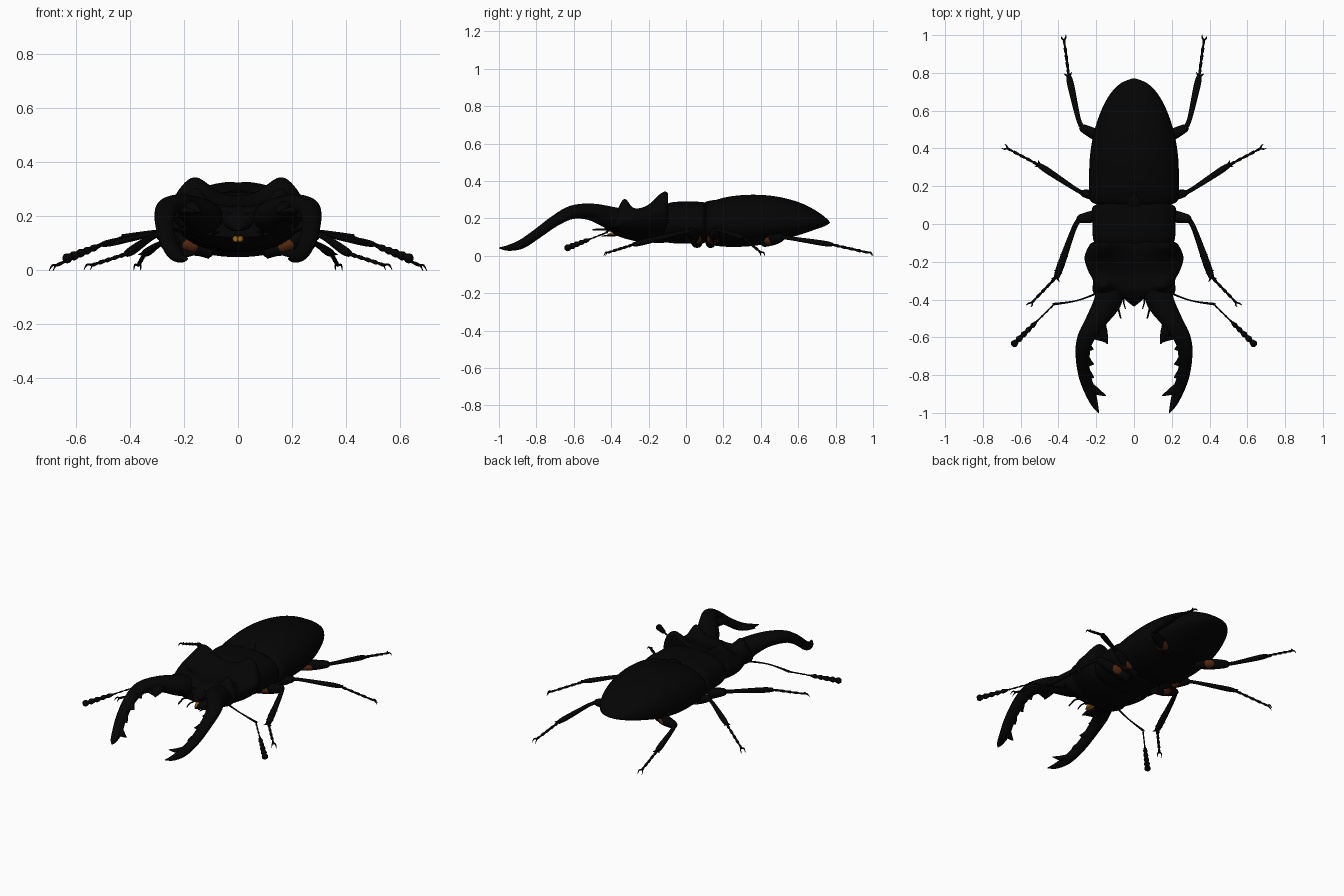
import bpy, bmesh, math
from mathutils import Vector

old = bpy.data.objects.get("Cube")
if old:
    bpy.data.objects.remove(old)


def material(name, color, rough):
    m = bpy.data.materials.new(name)
    m.use_nodes = True
    node = m.node_tree.nodes["Principled BSDF"]
    node.inputs["Base Color"].default_value = (*color, 1)
    node.inputs["Roughness"].default_value = rough
    m.diffuse_color = (*color, 1)
    return m


BLACK = material("shell black", (0.0013, 0.0013, 0.0013), 0.5)
BROWN = material("hair brown", (0.085, 0.02, 0.005), 0.8)
AMBER = material("mouth amber", (0.3, 0.12, 0.01), 0.8)


def smooth_path(pts, steps):
    """Catmull-Rom interpolation of tuples of any length."""
    out = []
    for i in range(len(pts) - 1):
        quad = [pts[max(i - 1, 0)], pts[i], pts[i + 1], pts[min(i + 2, len(pts) - 1)]]
        for s in range(steps):
            t = s / steps
            out.append([b + 0.5 * t * (c - a + t * (2*a - 5*b + 4*c - d + t * (3*(b - c) + d - a)))
                        for a, b, c, d in zip(*quad)])
    out.append(list(pts[-1]))
    return out


def skin(bm, rings):
    """Bridge closed rings of points and cap both ends."""
    rows = [[bm.verts.new(p) for p in ring] for ring in rings]
    n = len(rows[0])
    for a, b in zip(rows, rows[1:]):
        for i in range(n):
            j = (i + 1) % n
            bm.faces.new((a[i], a[j], b[j], b[i]))
    bm.faces.new(rows[0][::-1])
    bm.faces.new(rows[-1])


def tube(bm, pts, flat=1.0, steps=5, n=12):
    """Sweep an ellipse along (x, y, z, radius) points."""
    path = smooth_path(pts, steps)
    pos = [Vector(p[:3]) for p in path]
    rings = []
    for i, p in enumerate(path):
        t = (pos[min(i + 1, len(pos) - 1)] - pos[max(i - 1, 0)]).normalized()
        side = t.cross(Vector((0, 0, 1))).normalized()
        up = side.cross(t)
        r = max(p[3], 0.001)
        rings.append([pos[i] + r * (side * math.cos(k * math.tau / n)
                                    + up * flat * math.sin(k * math.tau / n)) for k in range(n)])
    skin(bm, rings)


def shell(bm, stations, upper, lower, bump=None, n=72):
    """Loft body sections (y, half width, top, bottom, rim height) along y."""
    rings = []
    for y, w, top, low, rim in smooth_path(stations, 7):
        ring = []
        for k in range(n):
            a = k * math.tau / n
            c, s = math.cos(a), math.sin(a)
            power = upper if s > 0 else lower
            x = w * math.copysign(abs(c) ** power, c)
            h = abs(s) ** power
            z = rim + (top - rim) * h if s > 0 else rim - (rim - low) * h
            if bump and s > 0:
                z += bump(x, y) * min(1, 2 * s)
            ring.append((x, y, z))
        rings.append(ring)
    skin(bm, rings)


def finish(name, bm, mat=BLACK, mirror=False):
    bmesh.ops.recalc_face_normals(bm, faces=bm.faces)
    mesh = bpy.data.meshes.new(name)
    bm.to_mesh(mesh)
    bm.free()
    mesh.materials.append(mat)
    ob = bpy.data.objects.new(name, mesh)
    bpy.context.collection.objects.link(ob)
    bpy.ops.object.select_all(action="DESELECT")
    ob.select_set(True)
    bpy.context.view_layer.objects.active = ob
    bpy.ops.object.shade_smooth_by_angle(angle=math.radians(45))
    if mirror:
        ob.modifiers.new("Mirror", "MIRROR").use_mirror_merge = False


def bell(x, y, cx, cy, sx, sy):
    return math.exp(-((abs(x) - cx) / sx) ** 2 - ((y - cy) / sy) ** 2)


# Wing cases with a centre seam, and the belly beneath
bm = bmesh.new()
shell(bm, [(0.1, 0.18, 0.26, 0.08, 0.17), (0.125, 0.232, 0.285, 0.06, 0.17),
           (0.22, 0.237, 0.315, 0.048, 0.17), (0.35, 0.234, 0.327, 0.052, 0.17),
           (0.48, 0.213, 0.318, 0.075, 0.17), (0.6, 0.174, 0.288, 0.11, 0.175),
           (0.69, 0.125, 0.245, 0.14, 0.175), (0.745, 0.07, 0.205, 0.16, 0.178),
           (0.77, 0.01, 0.18, 0.176, 0.178)], 0.92, 0.9,
      bump=lambda x, y: -0.004 * math.exp(-(x / 0.008) ** 2) if y < 0.72 else 0)
finish("wing_cases", bm)

# Small shield between the wing cases
bm = bmesh.new()
tube(bm, [(0, 0.1, 0.275, 0.04), (0, 0.13, 0.288, 0.03), (0, 0.17, 0.298, 0.003)], flat=0.25)
finish("shield_plate", bm)

# Thorax
bm = bmesh.new()
shell(bm, [(0.115, 0.17, 0.25, 0.08, 0.17), (0.1, 0.205, 0.28, 0.07, 0.17),
           (0.08, 0.222, 0.288, 0.065, 0.17), (0.0, 0.22, 0.29, 0.066, 0.17),
           (-0.08, 0.216, 0.285, 0.068, 0.17), (-0.13, 0.19, 0.26, 0.08, 0.17)], 0.72, 0.95)
finish("thorax", bm)


# Head with broad rear lobes and brow horns
def head_bump(x, y):
    return (0.075 * bell(x, y, 0.165, -0.11, 0.075, 0.07)
            + 0.065 * bell(x, y, 0.16, -0.33, 0.045, 0.035)
            - 0.025 * bell(x, y, 0, -0.27, 0.1, 0.09))


bm = bmesh.new()
shell(bm, [(-0.095, 0.215, 0.272, 0.08, 0.21), (-0.115, 0.238, 0.276, 0.07, 0.22),
           (-0.18, 0.262, 0.268, 0.07, 0.22), (-0.25, 0.242, 0.26, 0.075, 0.21),
           (-0.3, 0.217, 0.255, 0.085, 0.2), (-0.35, 0.22, 0.245, 0.1, 0.18),
           (-0.39, 0.2, 0.215, 0.12, 0.165)], 0.7, 1.1, bump=head_bump)
finish("head", bm)

# Pointed lip plate and mouth brush
bm = bmesh.new()
tube(bm, [(0, -0.34, 0.19, 0.085), (0, -0.39, 0.172, 0.055), (0, -0.435, 0.145, 0.004)], flat=0.6)
finish("lip_plate", bm)
bm = bmesh.new()
for x in (-0.009, 0.009):
    tube(bm, [(x, -0.36, 0.118, 0.011), (x, -0.4, 0.113, 0.011), (x * 0.6, -0.425, 0.105, 0.003)])
finish("mouth_brush", bm, AMBER)

# Mandibles with inner teeth and a forked tip
bm = bmesh.new()
tube(bm, [(0.13, -0.34, 0.185, 0.08), (0.14, -0.41, 0.205, 0.073), (0.2, -0.51, 0.235, 0.055),
          (0.258, -0.61, 0.232, 0.044), (0.272, -0.7, 0.187, 0.037), (0.262, -0.8, 0.115, 0.032),
          (0.235, -0.88, 0.062, 0.03), (0.21, -0.95, 0.042, 0.019), (0.187, -1.0, 0.042, 0.003)],
     flat=0.82, n=18)
teeth = [((0.19, -0.53, 0.23), (0.165, -0.585, 0.225), (0.14, -0.635, 0.215), 0.04),
         ((0.24, -0.585, 0.225), (0.205, -0.595, 0.222), (0.15, -0.625, 0.215), 0.025),
         ((0.255, -0.64, 0.215), (0.235, -0.655, 0.205), (0.214, -0.665, 0.2), 0.024),
         ((0.255, -0.72, 0.17), (0.235, -0.735, 0.16), (0.212, -0.742, 0.155), 0.026),
         ((0.25, -0.79, 0.12), (0.23, -0.805, 0.108), (0.212, -0.812, 0.1), 0.024),
         ((0.24, -0.86, 0.07), (0.195, -0.887, 0.06), (0.148, -0.91, 0.062), 0.026)]
for a, b, c, r in teeth:
    tube(bm, [(*a, r), (*b, r * 0.7), (*c, 0.002)], flat=0.8)
finish("mandibles", bm, mirror=True)

# Mouth feelers
bm = bmesh.new()
tube(bm, [(0.09, -0.36, 0.12, 0.006), (0.09, -0.42, 0.138, 0.005),
          (0.08, -0.46, 0.14, 0.005), (0.07, -0.5, 0.14, 0.004)])
tube(bm, [(0.05, -0.36, 0.11, 0.005), (0.055, -0.41, 0.11, 0.004), (0.045, -0.45, 0.105, 0.003)])
finish("mouth_feelers", bm, mirror=True)

# Elbowed antennae with beaded clubs
bm = bmesh.new()
tube(bm, [(0.18, -0.36, 0.15, 0.006), (0.3, -0.405, 0.145, 0.004), (0.43, -0.425, 0.125, 0.007)])
start, end = Vector((0.42, -0.422, 0.125)), Vector((0.64, -0.64, 0.04))
for i in range(9):
    a, b = start.lerp(end, i / 9), start.lerp(end, (i + 1.15) / 9)
    r = 0.005 if i < 4 else 0.013 + 0.0015 * (i - 4)
    tube(bm, [(*a, r * 0.5), (*a.lerp(b, 0.65), r), (*b, r * 0.5)], steps=3)
finish("antennae", bm, mirror=True)


def leg(name, hip, knee, ankle, toe, thick, spines):
    """Femur, tibia with spines, beaded foot, claws and a hair patch."""
    hip, knee, ankle, toe = map(Vector, (hip, knee, ankle, toe))
    bm = bmesh.new()
    tube(bm, [(*hip, thick), (*hip.lerp(knee, 0.5), thick * 1.1),
              (*hip.lerp(knee, 0.9), thick * 0.8), (*knee, thick * 0.4)])
    tube(bm, [(*hip.lerp(knee, 0.92), thick * 0.5), (*knee.lerp(ankle, 0.15), thick * 0.45),
              (*knee.lerp(ankle, 0.8), thick * 0.65), (*ankle, thick * 0.5)], flat=0.8)
    along = (ankle - knee).normalized()
    out = along.cross(Vector((0, 0, 1))).normalized()
    for i in range(spines):
        p = knee.lerp(ankle, 1 - 0.14 * i)
        for side in (-1, 1):
            tip = p + out * side * thick * 0.75 + along * 0.02
            tube(bm, [(*p, 0.01), (*tip, 0.001)], steps=1, n=6)
    for i in range(5):
        a, b = ankle.lerp(toe, i / 5), ankle.lerp(toe, (i + 1.1) / 5)
        r = 0.0085 if i < 4 else 0.007
        tube(bm, [(*a, r * 0.55), (*a.lerp(b, 0.75), r), (*b, r * 0.5)], steps=3, n=8)
    ahead = (toe - ankle).normalized()
    for side in (-1, 1):
        mid = toe + ahead * 0.014 + out * side * 0.011 + Vector((0, 0, 0.004))
        tip = toe + ahead * 0.028 + out * side * 0.013 - Vector((0, 0, 0.012))
        tube(bm, [(*toe, 0.005), (*mid, 0.004), (*tip, 0.001)], steps=3, n=6)
    finish(name + "_legs", bm, mirror=True)
    bm = bmesh.new()
    tube(bm, [(*(hip.lerp(knee, f) - Vector((0, 0, 0.004))), thick * g)
              for f, g in ((0.2, 0.5), (0.3, 1.18), (0.5, 1.2), (0.62, 0.6))], flat=0.75)
    finish(name + "_leg_hair", bm, BROWN, mirror=True)


leg("front", (0.1, 0.06, 0.07), (0.3, 0.025, 0.135), (0.41, -0.28, 0.06), (0.54, -0.415, 0.018), 0.03, 4)
leg("middle", (0.1, 0.13, 0.065), (0.28, 0.165, 0.14), (0.5, 0.31, 0.095), (0.67, 0.4, 0.018), 0.026, 1)
leg("hind", (0.1, 0.42, 0.075), (0.285, 0.515, 0.1), (0.345, 0.78, 0.06), (0.37, 0.972, 0.017), 0.028, 1)
